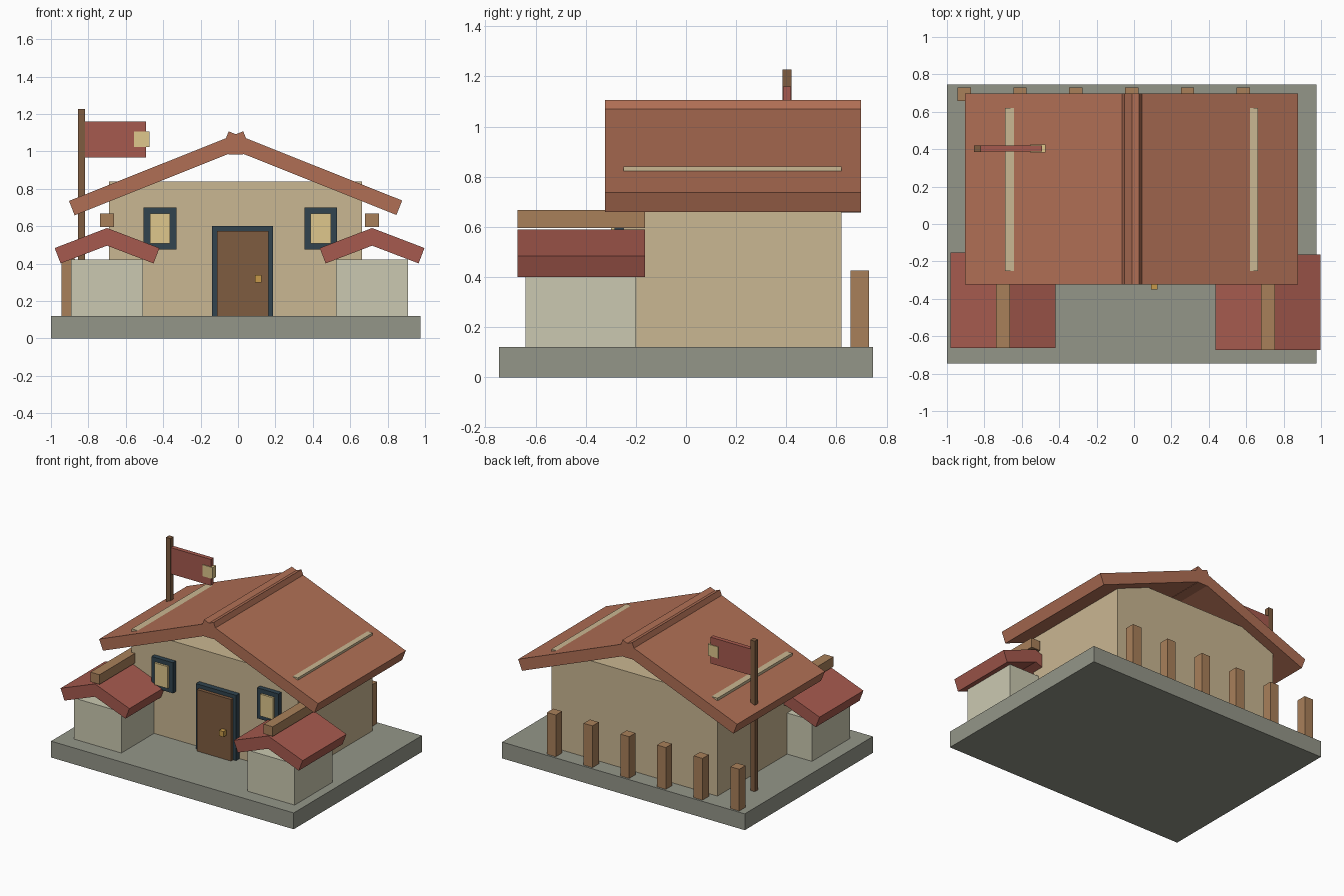
import bpy, bmesh
from mathutils import Vector

if "Cube" in bpy.data.objects:
    bpy.data.objects.remove(bpy.data.objects["Cube"])


def mat(name, hex_code):
    m = bpy.data.materials.new(name)
    srgb = [int(hex_code[i:i + 2], 16) / 255 for i in (0, 2, 4)]
    m.diffuse_color = [((c + 0.055) / 1.055) ** 2.4 for c in srgb] + [1]
    m.use_nodes = True
    m.node_tree.nodes["Principled BSDF"].inputs["Base Color"].default_value = m.diffuse_color
    return m


STONE = mat("stone", "949689")
WALL = mat("tan_wall", "CAB792")
PALE = mat("pale_wall", "CBC9B1")
TILE = mat("roof_tile", "B06F55")
RED = mat("red", "A65A4E")
WOOD = mat("light_wood", "A9805A")
DOOR = mat("door_wood", "7F5C40")
DARK = mat("dark_trim", "31444F")
CREAM = mat("cream", "DFC78C")
BRASS = mat("brass", "C79A4A")


def prism(name, profile, y0, y1, material):
    """Extrude an xz profile along y."""
    bm = bmesh.new()
    face = bm.faces.new([bm.verts.new((x, y0, z)) for x, z in profile])
    ext = bmesh.ops.extrude_face_region(bm, geom=[face])["geom"]
    bmesh.ops.translate(bm, vec=(0, y1 - y0, 0),
                        verts=[v for v in ext if isinstance(v, bmesh.types.BMVert)])
    bmesh.ops.recalc_face_normals(bm, faces=bm.faces[:])
    mesh = bpy.data.meshes.new(name)
    bm.to_mesh(mesh)
    bm.free()
    mesh.materials.append(material)
    ob = bpy.data.objects.new(name, mesh)
    bpy.context.collection.objects.link(ob)
    return ob


def box(name, x0, x1, y0, y1, z0, z1, material):
    return prism(name, [(x0, z0), (x1, z0), (x1, z1), (x0, z1)], y0, y1, material)


def slab(name, eave, ridge, thick, y0, y1, material):
    """Sloped roof board whose top edge runs from eave to ridge."""
    a, b = Vector(eave), Vector(ridge)
    d = (b - a).normalized()
    n = Vector((-d.y, d.x))
    n *= -thick if n.y > 0 else thick
    prism(name, [a, b, b + n, a + n], y0, y1, material)


# Plinth and main walls (the wall corners poke slightly through the roof)
box("base", -1, 0.975, -0.745, 0.745, 0, 0.12, STONE)
box("house_walls", -0.69, 0.662, -0.25, 0.62, 0.12, 0.84, WALL)

# Main roof: two boards crossing at the ridge, with a beam under them
slab("main_roof_left", (-0.904, 0.735), (0.028, 1.107), 0.083, -0.323, 0.697, TILE)
slab("main_roof_right", (0.878, 0.737), (-0.05, 1.107), 0.083, -0.323, 0.697, TILE)
box("ridge_beam", -0.05, 0.028, -0.323, 0.697, 0.984, 1.06, TILE)

# Side annexes with small gable roofs and ridge caps
for side, cx, dy in (("left", -0.70, 0.01), ("right", 0.717, 0)):
    box(side + "_annex_walls", cx - 0.192, cx + 0.192, -0.64 + dy, -0.2 + dy, 0.12, 0.422, PALE)
    for s, part in ((-1, "a"), (1, "b")):
        slab(f"{side}_annex_roof_{part}", (cx + s * 0.28, 0.483), (cx, 0.59), 0.088,
             -0.673 + dy, -0.163 + dy, RED)
    box(side + "_annex_ridge_cap", cx - 0.037, cx + 0.037, -0.673 + dy, -0.163 + dy,
        0.596, 0.667, WOOD)

# Door
box("door_frame", -0.14, 0.188, -0.29, -0.24, 0.12, 0.6, DARK)
box("door", -0.113, 0.164, -0.315, -0.26, 0.12, 0.573, DOOR)
box("door_knob", 0.09, 0.126, -0.35, -0.31, 0.3, 0.34, BRASS)

# Windows
for side, cx in (("left", -0.417), ("right", 0.442)):
    box(side + "_window_frame", cx - 0.087, cx + 0.087, -0.285, -0.24, 0.475, 0.7, DARK)
    box(side + "_window_pane", cx - 0.054, cx + 0.054, -0.3, -0.26, 0.507, 0.668, CREAM)

# Flag on a pole
box("flag_pole", -0.855, -0.818, 0.384, 0.421, 0.12, 1.227, DOOR)
box("flag", -0.818, -0.492, 0.387, 0.419, 0.967, 1.16, RED)
box("flag_patch", -0.557, -0.474, 0.382, 0.424, 1.022, 1.106, CREAM)

# Row of posts behind the house
for i in range(6):
    x = -0.908 + 0.2985 * i
    box(f"back_post_{i + 1}", x - 0.036, x + 0.036, 0.657, 0.73, 0.12, 0.427, WOOD)
